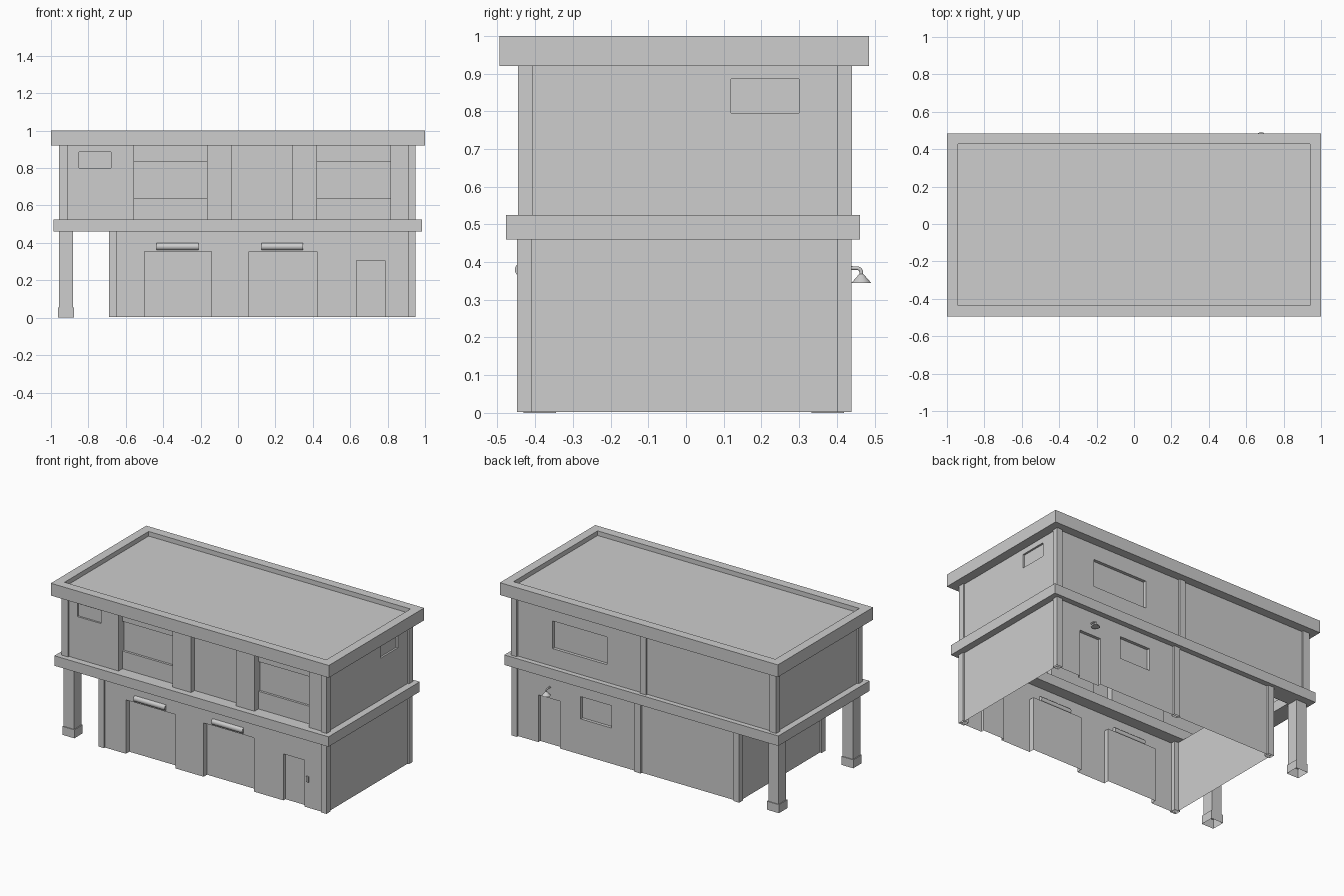
import bpy, bmesh, math
from mathutils import Matrix

cube = bpy.data.objects.get("Cube")
if cube:
    bpy.data.objects.remove(cube, do_unlink=True)

TONE = (0.61, 0.61, 0.61, 1)
grey = bpy.data.materials.new("plain_grey")
grey.use_nodes = True
grey.diffuse_color = TONE
grey.node_tree.nodes["Principled BSDF"].inputs["Base Color"].default_value = TONE


def finish(name, bm):
    mesh = bpy.data.meshes.new(name)
    bm.to_mesh(mesh)
    bm.free()
    mesh.materials.append(grey)
    obj = bpy.data.objects.new(name, mesh)
    bpy.context.collection.objects.link(obj)
    return obj


def box(name, x, y, z, open_bottom=False):
    bm = bmesh.new()
    bmesh.ops.create_cube(bm, size=1)
    for v in bm.verts:
        v.co = [a + (b - a) * (c + 0.5) for (a, b), c in zip((x, y, z), v.co)]
    if open_bottom:
        bm.normal_update()
        low = [f for f in bm.faces if f.normal.z < -0.9]
        bmesh.ops.delete(bm, geom=low, context='FACES_ONLY')
    return finish(name, bm)


def frame(name, x, y, z, width):
    """Rectangular ring with an open middle."""
    bm = bmesh.new()
    corners = [(x[0], y[0]), (x[1], y[0]), (x[1], y[1]), (x[0], y[1])]
    middle = bm.faces.new([bm.verts.new((a, b, z[0])) for a, b in corners])
    bm.normal_update()
    bmesh.ops.inset_region(bm, faces=[middle], thickness=width,
                           use_boundary=True, use_even_offset=True)
    bmesh.ops.delete(bm, geom=[middle], context='FACES')
    ext = bmesh.ops.extrude_face_region(bm, geom=bm.faces[:], use_keep_orig=True)
    top = [g for g in ext["geom"] if isinstance(g, bmesh.types.BMVert)]
    bmesh.ops.translate(bm, verts=top, vec=(0, 0, z[1] - z[0]))
    bmesh.ops.recalc_face_normals(bm, faces=bm.faces)
    return finish(name, bm)


def wall(name, angle, dist, u, z, recesses=()):
    """Sheet wall facing outward at dist; each recess is (u0, u1, z0, z1, depth)."""
    us = sorted(set(u).union(*[r[0:2] for r in recesses]))
    zs = sorted(set(z).union(*[r[2:4] for r in recesses]))
    bm = bmesh.new()
    grid = [[bm.verts.new((a, 0, b)) for b in zs] for a in us]
    for i in range(len(us) - 1):
        for j in range(len(zs) - 1):
            bm.faces.new((grid[i][j], grid[i + 1][j], grid[i + 1][j + 1], grid[i][j + 1]))
    for u0, u1, z0, z1, depth in recesses:
        picked = []
        for f in bm.faces:
            c = f.calc_center_median()
            if u0 + 1e-4 < c.x < u1 - 1e-4 and z0 + 1e-4 < c.z < z1 - 1e-4:
                picked.append(f)
        ext = bmesh.ops.extrude_face_region(bm, geom=picked)
        moved = [g for g in ext["geom"] if isinstance(g, bmesh.types.BMVert)]
        bmesh.ops.translate(bm, verts=moved, vec=(0, depth, 0))
        old = [f for f in picked if f.is_valid]
        bmesh.ops.delete(bm, geom=old, context='FACES')
    # Recesses that reach the ground have no sill
    sills = [f for f in bm.faces if all(v.co.z < z[0] + 1e-4 for v in f.verts)]
    bmesh.ops.delete(bm, geom=sills, context='FACES')
    turn = Matrix.Rotation(math.radians(angle), 4, 'Z') @ Matrix.Translation((0, -dist, 0))
    bmesh.ops.transform(bm, matrix=turn, verts=bm.verts)
    return finish(name, bm)


LOW = (0.003, 0.46)
UP = (0.525, 0.92)

# Roof with raised rim, and the ledge between the storeys
frame("roof_rim", (-1, 1), (-0.495, 0.485), (0.92, 1.0), 0.058)
box("roof_deck", (-0.942, 0.942), (-0.437, 0.427), (0.92, 0.97))
frame("floor_ledge", (-0.987, 0.985), (-0.477, 0.461), (0.46, 0.525), 0.115)

# Upper storey: recessed bays, with glass set deeper
bays = [(-0.555, -0.165), (0.423, 0.815)]
upper = [(a, b, *UP, 0.04) for a, b in bays]
upper += [(a, b, 0.64, 0.833, 0.015) for a, b in bays]
upper += [(-0.032, 0.29, *UP, 0.035), (-0.85, -0.68, 0.80, 0.885, 0.012)]
wall("upper_front_wall", 0, 0.435, (-0.945, 0.94), UP, upper)
wall("upper_back_wall", 180, 0.428, (-0.94, 0.945), UP, [(-0.66, -0.27, 0.64, 0.82, 0.02)])
wall("upper_left_wall", 90, 0.94, (-0.435, 0.428), UP, [(0.12, 0.30, 0.795, 0.885, 0.012)])
wall("upper_right_wall", -90, 0.945, (-0.428, 0.435), UP)

# Lower storey: two wide doors and a side door, back door and window
lower = [(-0.50, -0.143, LOW[0], 0.353, 0.035), (0.06, 0.423, LOW[0], 0.353, 0.035),
         (0.633, 0.786, LOW[0], 0.305, 0.02)]
wall("lower_front_wall", 0, 0.438, (-0.678, 0.94), LOW, lower)
wall("lower_back_wall", 180, 0.425, (-0.94, 0.678), LOW,
     [(-0.765, -0.61, LOW[0], 0.31, 0.02), (-0.46, -0.24, 0.235, 0.38, 0.02)])
wall("lower_left_wall", 90, 0.94, (-0.438, 0.425), LOW)
wall("lower_right_wall", -90, 0.678, (-0.425, 0.438), LOW)

# Corner pillars and middle pillars on the back
for level, z, xs, ys in (
        ("upper", UP, ((-0.957, -0.91), (0.91, 0.95)), ((-0.445, -0.406), (0.40, 0.44))),
        ("lower", LOW, ((-0.69, -0.65), (0.91, 0.95)), ((-0.448, -0.408), (0.40, 0.4385)))):
    for x, side in zip(xs, ("right", "left")):
        for y, end in zip(ys, ("front", "back")):
            box(f"{level}_{end}_{side}_pillar", x, y, z, True)
box("upper_back_middle_pillar", (-0.02, 0.023), (0.41, 0.44), UP, True)
box("lower_back_middle_pillar", (0.02, 0.062), (0.41, 0.4385), LOW, True)

# Porch posts with wider feet
for y, end in ((-0.388, "front"), (0.376, "back")):
    box(f"{end}_post", (-0.957, -0.882), (y - 0.038, y + 0.038), (0.05, 0.46), True)
    box(f"{end}_post_foot", (-0.962, -0.876), (y - 0.043, y + 0.043), (0, 0.055), True)


def solid(name, r1, r2, depth, matrix, sides=20):
    bm = bmesh.new()
    bmesh.ops.create_cone(bm, cap_ends=True, segments=sides, radius1=r1, radius2=r2,
                          depth=depth, matrix=matrix)
    for f in bm.faces:
        f.smooth = len(f.verts) == 4
    for e in bm.edges:
        e.smooth = not any(len(f.verts) > 4 for f in e.link_faces)
    return finish(name, bm)


# Tube lights over the wide doors
for a, b, side in ((-0.436, -0.21, "right"), (0.125, 0.348, "left")):
    place = Matrix.Translation(((a + b) / 2, -0.435, 0.38)) @ Matrix.Rotation(math.pi / 2, 4, 'Y')
    solid(f"{side}_tube_light", 0.019, 0.019, b - a, place)

# Side door control box
box("door_control", (0.80, 0.817), (-0.445, -0.43), (0.17, 0.207))

# Back door lamp: bent arm and conical shade
arm = bpy.data.curves.new("lamp_arm", 'CURVE')
arm.dimensions = '3D'
arm.bevel_depth = 0.005
line = arm.splines.new('POLY')
path = [(0.42, 0.384), (0.455, 0.384), (0.462, 0.381), (0.465, 0.375), (0.465, 0.36)]
line.points.add(len(path) - 1)
for p, (y, z) in zip(line.points, path):
    p.co = (0.68, y, z, 1)
arm.materials.append(grey)
bpy.context.collection.objects.link(bpy.data.objects.new("lamp_arm", arm))
solid("lamp_shade", 0.026, 0.005, 0.024, Matrix.Translation((0.68, 0.465, 0.357)))
